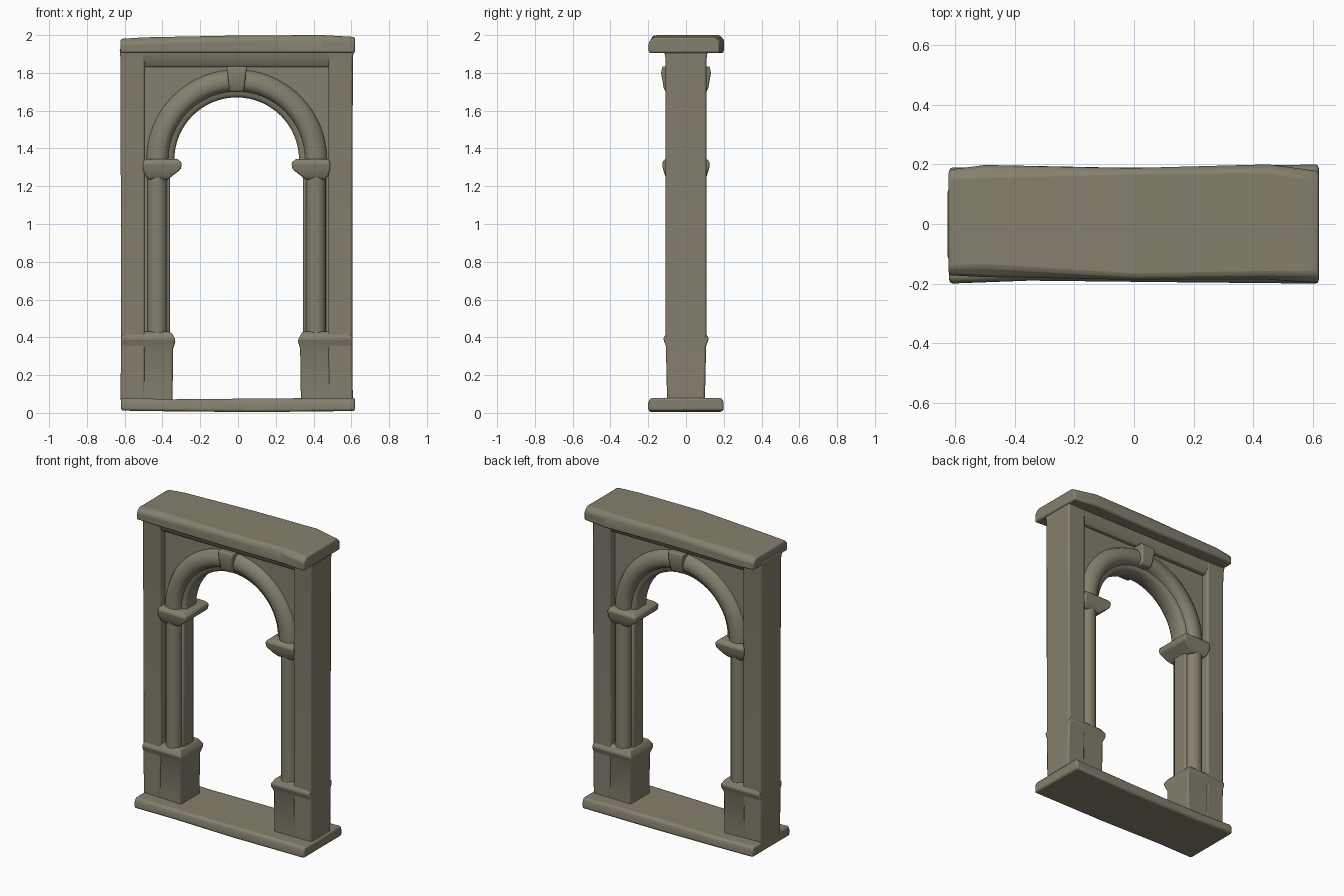
import bpy, bmesh
from math import sin, cos, pi, radians

cube = bpy.data.objects.get("Cube")
if cube:
    bpy.data.objects.remove(cube)

CX = -0.007          # slight sideways lean of the old masonry
SPRING = 1.34        # height of the arch centre

stone = bpy.data.materials.new("weathered_stone")
stone.use_nodes = True
COLOUR = (0.235, 0.215, 0.155, 1)
stone.diffuse_color = COLOUR
bsdf = stone.node_tree.nodes["Principled BSDF"]
bsdf.inputs["Base Color"].default_value = COLOUR
bsdf.inputs["Roughness"].default_value = 0.9


def finish(name, bm, bevel=0.01, angle=40):
    bmesh.ops.recalc_face_normals(bm, faces=bm.faces)
    mesh = bpy.data.meshes.new(name)
    bm.to_mesh(mesh)
    bm.free()
    mesh.materials.append(stone)
    obj = bpy.data.objects.new(name, mesh)
    bpy.context.collection.objects.link(obj)
    if bevel:
        mod = obj.modifiers.new("worn_edges", 'BEVEL')
        mod.width = bevel
        mod.segments = 2
        mod.limit_method = 'ANGLE'
        mod.angle_limit = radians(35)
    bpy.ops.object.select_all(action='DESELECT')
    obj.select_set(True)
    bpy.context.view_layer.objects.active = obj
    bpy.ops.object.shade_smooth_by_angle(angle=radians(angle))
    return obj


def skin(rings, closed_caps=True):
    """Join equal closed sections into one solid."""
    bm = bmesh.new()
    rows = [[bm.verts.new(p) for p in ring] for ring in rings]
    n = len(rows[0])
    for a, b in zip(rows, rows[1:]):
        for i in range(n):
            j = (i + 1) % n
            bm.faces.new((a[i], a[j], b[j], b[i]))
    if closed_caps:
        bm.faces.new(rows[0])
        bm.faces.new(rows[-1])
    return bm


def block(name, levels, side=1, bevel=0.01):
    """Stack of rectangles: z, inner x, outer x, half depth."""
    rings = [[(CX + side * x, y, z) for x, y in
              ((x0, -d), (x1, -d), (x1, d), (x0, d))]
             for z, x0, x1, d in levels]
    return finish(name, skin(rings), bevel)


def shaft(name, x, y, z0, z1, r):
    rings = [[(x + r * cos(a * pi / 8), y + r * sin(a * pi / 8), z)
              for a in range(16)] for z in (z0, z1)]
    return finish(name, skin(rings), 0)


def arch(name, section, steps=32):
    """Sweep a radius / depth section over the half circle."""
    rings = []
    for i in range(steps + 1):
        a = pi * i / steps
        rings.append([(CX + r * cos(a), y, SPRING + r * sin(a))
                      for r, y in section])
    return finish(name, skin(rings), 0, 50)


def slab(name, stations, bevel):
    """Long uneven slab: x, front y, back y, bottom z, top z, top inset."""
    rings = [[(x, f, b), (x, k, b), (x, k, t - 0.025),
              (x, k - s, t), (x, f + s, t), (x, f, t - 0.025)]
             for x, f, k, b, t, s in stations]
    return finish(name, skin(rings), bevel, 35)


# Threshold and cornice, slightly uneven along their length
slab("threshold", [(-0.62, -0.2, 0.19, 0.012, 0.08, 0.01),
                   (-0.35, -0.19, 0.19, 0.008, 0.072, 0.01),
                   (0.1, -0.195, 0.19, 0.004, 0.076, 0.01),
                   (0.62, -0.2, 0.2, 0.01, 0.08, 0.01)], 0.012)
slab("cornice", [(-0.622, -0.172, 0.182, 1.905, 1.98, 0.025),
                 (-0.5, -0.178, 0.198, 1.905, 1.988, 0.035),
                 (0.0, -0.187, 0.188, 1.905, 1.998, 0.012),
                 (0.45, -0.187, 0.2, 1.905, 2.0, 0.02),
                 (0.62, -0.198, 0.178, 1.905, 1.99, 0.03)], 0.01)

# Frieze above the recessed panels
block("frieze", [(1.83, -0.55, 0.55, 0.085), (1.86, -0.55, 0.55, 0.105),
                 (1.92, -0.55, 0.55, 0.115)], bevel=0.006)

# Pillars, jambs, columns, plinths and capitals on both sides
for side, label in ((1, "left"), (-1, "right")):
    block(label + "_pillar", [(0.06, 0.485, 0.615, 0.1),
                              (0.42, 0.485, 0.612, 0.108),
                              (1.87, 0.485, 0.615, 0.108),
                              (1.93, 0.475, 0.62, 0.118)], side)
    block(label + "_jamb", [(0.3, 0.352, 0.52, 0.055),
                            (1.33, 0.352, 0.52, 0.055)], side, 0.012)
    for y, face in ((-0.052, "front"), (0.052, "back")):
        shaft(label + "_" + face + "_column", CX + side * 0.42, y,
              0.36, 1.3, 0.053)
    block(label + "_plinth", [(0.06, 0.34, 0.612, 0.1),
                              (0.34, 0.336, 0.612, 0.1),
                              (0.375, 0.325, 0.612, 0.115),
                              (0.395, 0.327, 0.612, 0.12),
                              (0.43, 0.35, 0.6, 0.1)], side, 0.008)
    block(label + "_capital", [(1.235, 0.365, 0.47, 0.095),
                               (1.255, 0.34, 0.485, 0.11),
                               (1.29, 0.295, 0.495, 0.122),
                               (1.325, 0.29, 0.495, 0.127),
                               (1.345, 0.315, 0.485, 0.11)], side, 0.008)

# Arch: recessed inner order and a rounded outer moulding
arch("arch_inner_order", [(0.33, -0.045), (0.345, -0.062), (0.42, -0.062),
                          (0.42, 0.062), (0.345, 0.062), (0.33, 0.045)])
roll = [(0.36, -0.055), (0.37, -0.085), (0.395, -0.103),
        (0.43, -0.103), (0.465, -0.085), (0.48, -0.055)]
arch("arch_moulding", roll + [(r, -y) for r, y in reversed(roll)])

# Recessed spandrel panel around the arch
bm = bmesh.new()
low = [(0.52, SPRING - 0.04)] + [(0.42 * cos(pi * i / 24),
       SPRING + 0.42 * sin(pi * i / 24)) for i in range(25)]
low.append((-0.52, SPRING - 0.04))
outline = low + [(-0.52, 1.87), (0.52, 1.87)]
face = bm.faces.new([bm.verts.new((CX + x, -0.06, z)) for x, z in outline])
out = bmesh.ops.extrude_face_region(bm, geom=[face])
moved = [g for g in out["geom"] if isinstance(g, bmesh.types.BMVert)]
bmesh.ops.translate(bm, verts=moved, vec=(0, 0.12, 0))
bmesh.ops.triangulate(bm, faces=[f for f in bm.faces if len(f.verts) > 4])
finish("spandrel_panel", bm, 0)

# Keystone
block("keystone", [(1.7, -0.038, 0.038, 0.108), (1.72, -0.04, 0.04, 0.118),
                   (1.8, -0.05, 0.05, 0.132), (1.835, -0.054, 0.054, 0.125)],
      bevel=0.008)
